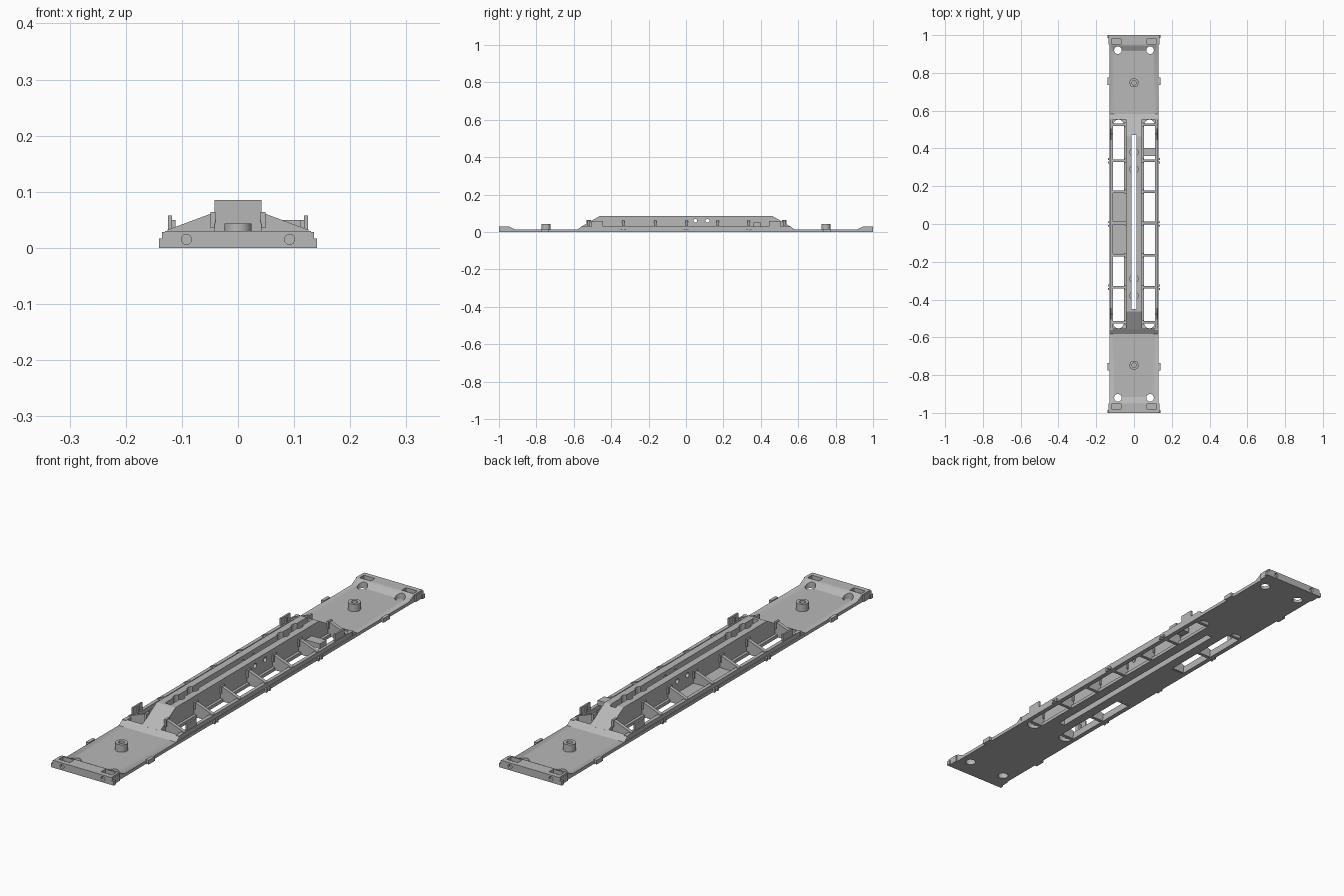
import bpy, bmesh
from mathutils import Matrix, Vector

if "Cube" in bpy.data.objects:
    bpy.data.objects.remove(bpy.data.objects["Cube"])

grey = bpy.data.materials.new("plain_grey")
grey.use_nodes = True
grey.diffuse_color = (0.48, 0.48, 0.48, 1)
grey.node_tree.nodes["Principled BSDF"].inputs["Base Color"].default_value = (0.48, 0.48, 0.48, 1)

AXES = {"x": Matrix.Rotation(1.570796, 3, "Y"), "y": Matrix.Rotation(1.570796, 3, "X"),
        "z": Matrix.Identity(3)}


def box(bm, x, y, z):
    """Box from (low, high) pairs."""
    size = [b - a for a, b in (x, y, z)]
    mid = Vector([(a + b) / 2 for a, b in (x, y, z)])
    bmesh.ops.create_cube(bm, size=1, matrix=Matrix.Translation(mid) @ Matrix.Diagonal((*size, 1)))


def rod(bm, centre, radius, depth, axis="z", sides=24):
    bmesh.ops.create_cone(bm, cap_ends=True, segments=sides, radius1=radius, radius2=radius,
                          depth=depth, matrix=Matrix.Translation(centre) @ AXES[axis].to_4x4())


def prism(bm, points, axis, low, high):
    """Outline extruded along x (points are y, z) or along y (points are x, z)."""
    def place(p, t):
        return (t, *p) if axis == "x" else (p[0], t, p[1])
    face = bm.faces.new([bm.verts.new(place(p, low)) for p in points])
    made = bmesh.ops.extrude_face_region(bm, geom=[face])["geom"]
    shift = Vector(place((0, 0), high - low))
    bmesh.ops.translate(bm, vec=shift, verts=[v for v in made if isinstance(v, bmesh.types.BMVert)])


def finish(name, bm):
    bmesh.ops.recalc_face_normals(bm, faces=bm.faces)
    mesh = bpy.data.meshes.new(name)
    bm.to_mesh(mesh)
    bm.free()
    mesh.materials.append(grey)
    obj = bpy.data.objects.new(name, mesh)
    bpy.context.collection.objects.link(obj)
    return obj


def cut(obj, bm):
    """Subtract the cutter shapes, then discard the cutter."""
    cutter = finish("cutter", bm)
    cutter.hide_render = True
    mod = obj.modifiers.new("cut", "BOOLEAN")
    mod.operation, mod.object, mod.solver = "DIFFERENCE", cutter, "EXACT"
    mod.use_self = True
    bpy.context.view_layer.objects.active = obj
    bpy.ops.object.modifier_apply(modifier=mod.name)
    bpy.data.objects.remove(cutter)


SIDES = (-1, 1)
RIBS = (-0.335, -0.165, 0.005, 0.17, 0.335)


def span(s, a, b):
    return tuple(sorted((s * a, s * b)))


# Floor plate with raised, sloped end sills
bm = bmesh.new()
outline = [(-1, 0), (1, 0), (1, 0.03), (0.947, 0.03), (0.915, 0.013),
           (-0.915, 0.013), (-0.947, 0.03), (-1, 0.03)]
prism(bm, outline, "x", -0.13, 0.13)
floor = finish("floor_plate", bm)

# Long side openings with rounded ends, and the centre slot
bm = bmesh.new()
box(bm, (-0.013, 0.013), (-0.45, 0.47), (-0.1, 0.1))
for x, runs in ((0.082, [(-0.525, 0.525)]), (-0.082, [(-0.525, -0.155), (0.17, 0.525)])):
    for low, high in runs:
        box(bm, (x - 0.029, x + 0.029), (low, high), (-0.1, 0.1))
cut(floor, bm)
bm = bmesh.new()
for sx in SIDES:
    for sy in SIDES:
        rod(bm, (sx * 0.082, sy * 0.524, 0), 0.0285, 0.2)
        rod(bm, (sx * 0.085, sy * 0.92, 0), 0.02, 0.2)
        box(bm, span(sx, 0.07, 0.12), span(sy, 0.953, 0.98), (0.015, 0.05))
        rod(bm, (sx * 0.092, sy, 0.015), 0.009, 0.02, "y", 16)
cut(floor, bm)

# Sill ends and side tabs
bm = bmesh.new()
for sx in SIDES:
    for sy in SIDES:
        box(bm, span(sx, 0.128, 0.135), span(sy, 0.95, 0.998), (0, 0.028))
        box(bm, span(sx, 0.128, 0.141), span(sy, 0.986, 1), (0, 0.017))
        box(bm, span(sx, 0.128, 0.141), span(sy, 0.735, 0.775), (0, 0.017))
    for y in (-0.335, 0.0, 0.335):
        for dy in (-0.009, 0.009):
            box(bm, span(sx, 0.12, 0.138), (y + dy - 0.005, y + dy + 0.005), (0, 0.012))
finish("side_tabs", bm)

# Pivot posts with bored centres
bm = bmesh.new()
for sy in SIDES:
    rod(bm, (0, sy * 0.748, 0.026), 0.024, 0.034)
posts = finish("pivot_posts", bm)
bm = bmesh.new()
for sy in SIDES:
    rod(bm, (0, sy * 0.748, 0.04), 0.012, 0.03)
cut(posts, bm)

# Side rails
for sx, name in ((-1, "right_rail"), (1, "left_rail")):
    bm = bmesh.new()
    box(bm, span(sx, 0.112, 0.127), (-0.56, 0.56), (0.001, 0.03))
    finish(name, bm)

# Ramps between the low decks and the frame
for sy, name in ((-1, "front_ramp"), (1, "back_ramp")):
    bm = bmesh.new()
    prism(bm, [(sy * 0.583, 0.012), (sy * 0.557, 0.03), (sy * 0.552, 0.03), (sy * 0.552, 0.012)],
          "x", -0.129, 0.129)
    finish(name, bm)

# Hollow centre spine with sloped ends
bm = bmesh.new()
prism(bm, [(-0.56, 0.005), (-0.56, 0.028), (-0.462, 0.085), (0.462, 0.085), (0.56, 0.028), (0.56, 0.005)],
      "x", -0.042, 0.042)
spine = finish("centre_spine", bm)
bm = bmesh.new()
box(bm, (-0.013, 0.013), (-0.45, 0.47), (-0.1, 0.2))
cut(spine, bm)
bm = bmesh.new()
for y in (0.05, 0.115):
    rod(bm, (0, y, 0.06), 0.01, 0.2, "x", 16)
for y in (-0.38, -0.29, 0.29, 0.38):
    rod(bm, (0, y, 0.1), 0.022, 0.1)
cut(spine, bm)

# Tapered cross ribs, with gussets against the spine
bm = bmesh.new()
for y in (-0.52, *RIBS, 0.525):
    for s in SIDES:
        prism(bm, [(s * 0.04, 0.002), (s * 0.12, 0.002), (s * 0.126, 0.032), (s * 0.04, 0.064)],
              "y", y - 0.007, y + 0.007)
        box(bm, span(s, 0.04, 0.049), (y - 0.012, y + 0.012), (0.035, 0.064))
finish("cross_ribs", bm)

# Upright plates on the rails, braced on the inside
bm = bmesh.new()
for sx in SIDES:
    for sy in SIDES:
        box(bm, span(sx, 0.118, 0.125), span(sy, 0.445, 0.505), (0.028, 0.058))
        box(bm, span(sx, 0.111, 0.119), span(sy, 0.47, 0.48), (0.028, 0.05))
finish("upright_plates", bm)

# Equipment box
bm = bmesh.new()
box(bm, (0.05, 0.116), (0.36, 0.402), (0.03, 0.05))
finish("equipment_box", bm)

# Smooth round parts while keeping edges sharp
for obj in (floor, posts, spine):
    bpy.ops.object.select_all(action="DESELECT")
    obj.select_set(True)
    bpy.context.view_layer.objects.active = obj
    bpy.ops.object.shade_smooth_by_angle(angle=0.5)
